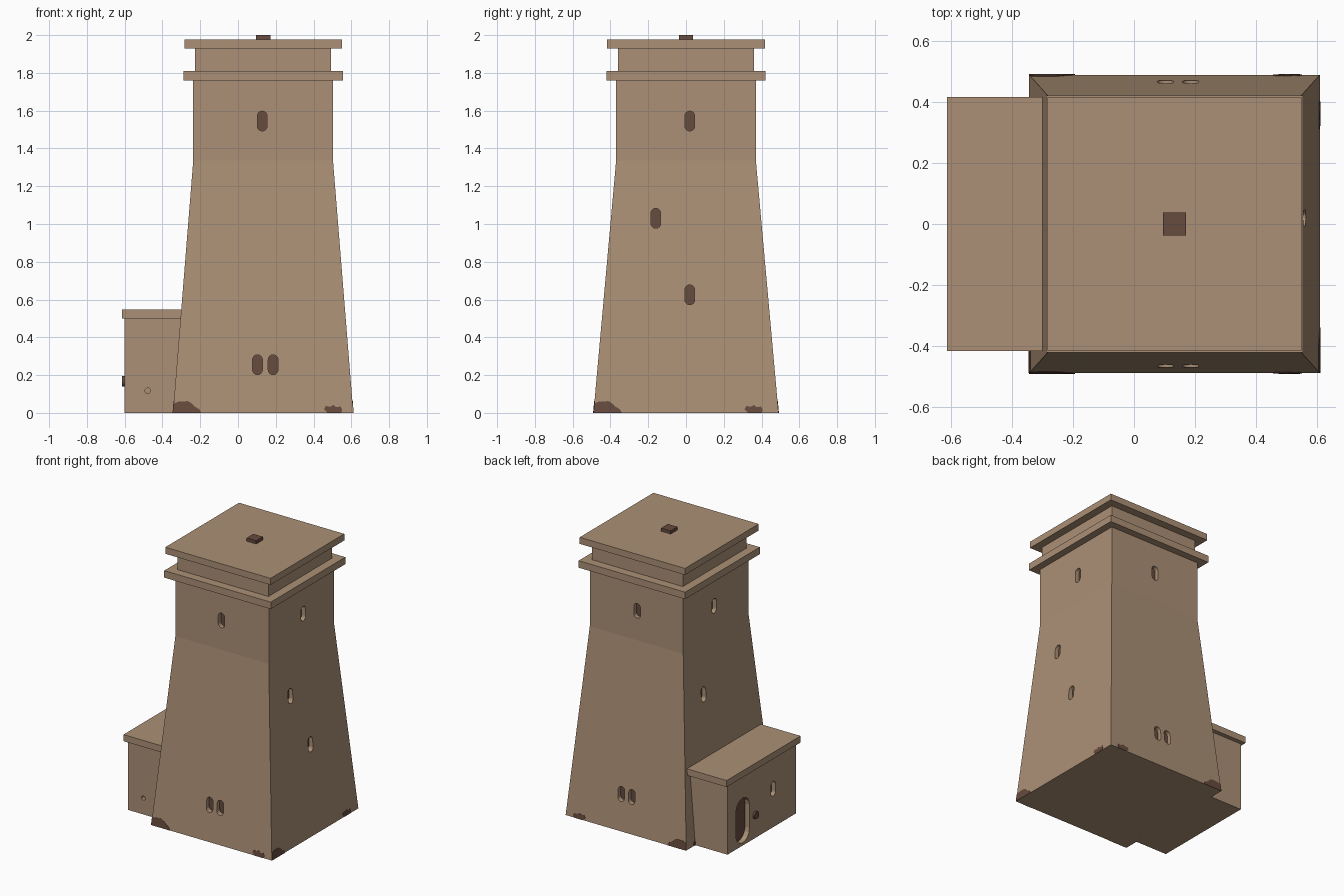
import bpy, bmesh, math
from mathutils import Vector

cube = bpy.data.objects.get("Cube")
if cube:
    bpy.data.objects.remove(cube, do_unlink=True)


def material(name, rgb):
    m = bpy.data.materials.new(name)
    m.use_nodes = True
    m.diffuse_color = (*rgb, 1)
    m.node_tree.nodes["Principled BSDF"].inputs["Base Color"].default_value = (*rgb, 1)
    return m


TAN = material("tan plaster", (0.41, 0.28, 0.18))
BROWN = material("dark brown", (0.135, 0.07, 0.048))

CX = 0.133                       # tower axis
BASE_X, BASE_Y, TOP, BEND = 0.4775, 0.49, 0.37, 1.335
NORMAL = {"front": (0, -1), "back": (0, 1), "right": (1, 0), "left": (-1, 0)}


def finish(bm, name, mat):
    bmesh.ops.recalc_face_normals(bm, faces=bm.faces)
    mesh = bpy.data.meshes.new(name)
    bm.to_mesh(mesh)
    bm.free()
    mesh.materials.append(mat)
    ob = bpy.data.objects.new(name, mesh)
    bpy.context.collection.objects.link(ob)
    return ob


def loft(bm, rings):
    """Skin a closed solid through matching rings of points."""
    loops = [[bm.verts.new(p) for p in r] for r in rings]
    n = len(loops[0])
    for a, b in zip(loops, loops[1:]):
        for i in range(n):
            j = (i + 1) % n
            bm.faces.new((a[i], a[j], b[j], b[i]))
    bm.faces.new(loops[0])
    bm.faces.new(loops[-1])


def stack(name, cx, levels, mat=TAN):
    """Solid with rectangular sections: (z, half width, half depth)."""
    bm = bmesh.new()
    signs = ((-1, -1), (1, -1), (1, 1), (-1, 1))
    loft(bm, [[(cx + sx * hx, sy * hy, z) for sx, sy in signs] for z, hx, hy in levels])
    return finish(bm, name, mat)


def on_wall(side, u, out, z):
    """Point at distance out along the side's normal, u along the wall."""
    nx, ny = NORMAL[side]
    return Vector((nx * out + abs(ny) * u, ny * out + abs(nx) * u, z))


def wall_out(side, z):
    """How far the tower wall stands from the origin at height z."""
    t = min(z / BEND, 1)
    if side in ("front", "back"):
        return BASE_Y + (TOP - BASE_Y) * t
    return NORMAL[side][0] * CX + BASE_X + (TOP - BASE_X) * t


def pill(u, z, w, h, steps=8):
    """Upright slot outline with rounded ends."""
    r, straight = w / 2, (h - w) / 2
    pts = []
    for end in (1, -1):
        for i in range(steps + 1 if straight else steps):
            a = math.pi * i / steps
            pts.append((u + end * r * math.cos(a), z + end * (straight + r * math.sin(a))))
    return pts


def prism(bm, side, outline, inner, outer):
    loft(bm, [[on_wall(side, u, o, z) for u, z in outline] for o in (inner, outer)])


def cut_openings(target, openings, panel_name):
    """Recess each opening and back it with a thin dark panel."""
    cutter, panels = bmesh.new(), bmesh.new()
    for side, out, u, z, w, h, depth, backed in openings:
        prism(cutter, side, pill(u, z, w, h), out - depth, out + 0.03)
        if backed:
            prism(panels, side, pill(u, z, w + 0.002, h + 0.002),
                  out - depth - 0.004, out - depth + 0.004)
    tool = finish(cutter, "opening_cutter", TAN)
    tool.hide_render = True
    mod = target.modifiers.new("openings", "BOOLEAN")
    mod.operation, mod.solver, mod.object = "DIFFERENCE", "EXACT", tool
    bpy.context.view_layer.objects.active = target
    bpy.ops.object.modifier_apply(modifier=mod.name)
    bpy.data.objects.remove(tool, do_unlink=True)
    finish(panels, panel_name, BROWN)


# Tower shaft, cornices and roof
shaft = stack("tower_shaft", CX, [(0, BASE_X, BASE_Y), (BEND, TOP, TOP), (1.76, TOP, TOP)])
stack("lower_cornice", CX, [(1.76, 0.422, 0.422), (1.81, 0.422, 0.422)])
stack("tower_neck", CX, [(1.81, 0.36, 0.36), (1.93, 0.36, 0.36)])
stack("roof_slab", CX, [(1.93, 0.417, 0.417), (1.977, 0.417, 0.417)])
stack("roof_hatch", CX, [(1.977, 0.038, 0.038), (2.0, 0.038, 0.038)], BROWN)

# Tower windows
spots = [(s, u, z) for s in ("front", "back")
         for u, z in ((0.103, 0.255), (0.186, 0.255), (0.128, 1.545))]
spots += [("right", 0.02, 1.545), ("right", -0.16, 1.03), ("right", 0.02, 0.625),
          ("left", 0.02, 1.545), ("left", 0.18, 0.98)]
cut_openings(shaft, [(s, wall_out(s, z), u, z, 0.052, 0.105, 0.035, True)
                     for s, u, z in spots], "window_panels")

# Side annex with door, window and small vent
annex = stack("annex_body", -0.4, [(0, 0.2, 0.387), (0.5, 0.2, 0.387)])
stack("annex_roof", -0.41, [(0.5, 0.205, 0.418), (0.547, 0.205, 0.418)])
cut_openings(annex, [("left", 0.6, 0.215, 0.18, 0.155, 0.32, 0.04, True),
                     ("left", 0.6, -0.13, 0.275, 0.052, 0.105, 0.035, True),
                     ("front", 0.387, -0.478, 0.117, 0.03, 0.03, 0.03, False)],
             "annex_door_and_window_panels")

# Round fitting beside the door
bm = bmesh.new()
prism(bm, "left", pill(0.075, 0.167, 0.054, 0.054), 0.59, 0.614)
finish(bm, "wall_fitting", BROWN)

# Worn patches along the foot of the tower: distance from the corner, height
BIG = [(0, 0), (0, 0.05), (0.03, 0.06), (0.08, 0.062), (0.1, 0.05),
       (0.115, 0.033), (0.14, 0.02), (0.15, 0)]
SMALL = [(0.82, 0), (0.8, 0.02), (0.81, 0.037), (0.83, 0.032), (0.85, 0.042),
         (0.865, 0.03), (0.888, 0.034), (0.896, 0.015), (0.89, 0)]
bm = bmesh.new()
for side in NORMAL:
    across = side in ("front", "back")
    start = CX - BASE_X if across else -BASE_Y
    lean = (BASE_X if across else BASE_Y) - TOP
    for patch in (BIG, SMALL):
        rings = [[on_wall(side, start + d + (lean * z / BEND if d == 0 else 0),
                          wall_out(side, z) + lift, z) for d, z in patch]
                 for lift in (-0.003, 0.002)]
        loft(bm, rings)
finish(bm, "worn_patches", BROWN)
